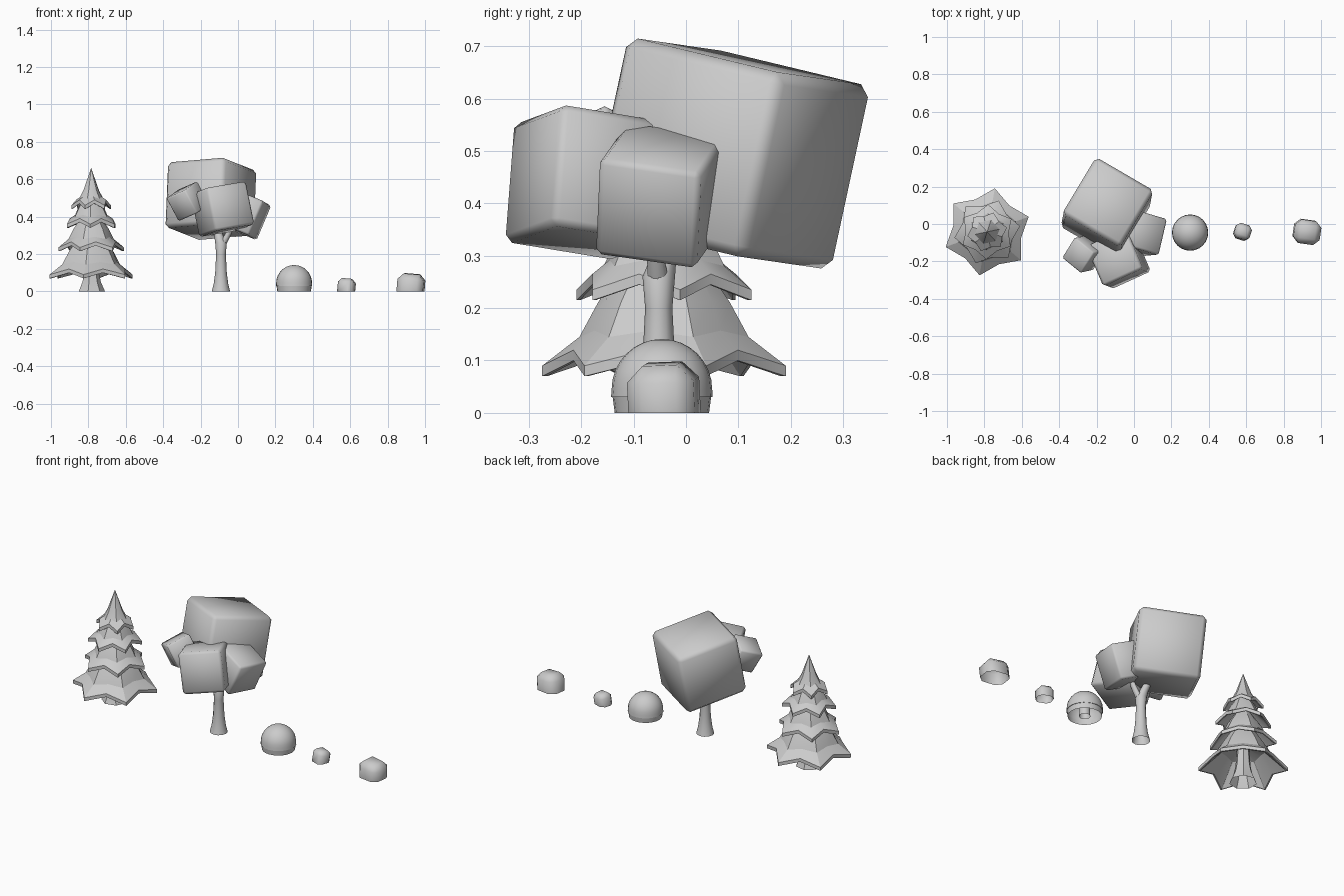
import bpy, bmesh, math
from mathutils import Vector, Matrix

if "Cube" in bpy.data.objects:
    bpy.data.objects.remove(bpy.data.objects["Cube"])


def finish(name, bm, loc=(0, 0, 0), smooth=30):
    bmesh.ops.recalc_face_normals(bm, faces=bm.faces)
    me = bpy.data.meshes.new(name)
    bm.to_mesh(me)
    bm.free()
    ob = bpy.data.objects.new(name, me)
    ob.location = loc
    bpy.context.collection.objects.link(ob)
    bpy.ops.object.select_all(action='DESELECT')
    ob.select_set(True)
    bpy.context.view_layer.objects.active = ob
    bpy.ops.object.shade_smooth_by_angle(angle=math.radians(smooth))
    return ob


def loft(name, rings, loc, smooth=30, cap=False):
    """Skin a list of closed rings of equal length."""
    bm = bmesh.new()
    loops = [[bm.verts.new(p) for p in ring] for ring in rings]
    for a, b in zip(loops, loops[1:]):
        n = len(a)
        for i in range(n):
            bm.faces.new((a[i], a[(i + 1) % n], b[(i + 1) % n], b[i]))
    if cap:
        bm.faces.new(loops[-1])
    bmesh.ops.remove_doubles(bm, verts=bm.verts, dist=1e-5)
    return finish(name, bm, loc, smooth)


def tube(name, path, n, loc, smooth=40, cap=False):
    """Horizontal round rings along a path of (x, y, z, radius)."""
    rings = [[(x + r * math.cos(2 * math.pi * i / n),
               y + r * math.sin(2 * math.pi * i / n), z) for i in range(n)]
             for x, y, z, r in path]
    return loft(name, rings, loc, smooth, cap)


def star_ring(r, z, valley, lift, turn):
    pts = []
    for i in range(12):
        a = math.radians(turn + 30 * i)
        rr = r * (valley if i % 2 else 1)
        pts.append((rr * math.cos(a), rr * math.sin(a), z + (lift if i % 2 else 0)))
    return pts


def rounded_block(name, center, half, front, up, bevel):
    """Bevelled block, 'front' is its x axis, 'up' its z axis."""
    w = Vector(up).normalized()
    u = Vector(front)
    u = (u - w * u.dot(w)).normalized()
    v = w.cross(u)
    rot = Matrix((u, v, w)).transposed().to_4x4()
    bm = bmesh.new()
    bmesh.ops.create_cube(bm, size=2)
    bmesh.ops.scale(bm, vec=half, verts=bm.verts)
    bmesh.ops.bevel(bm, geom=bm.edges[:], offset=bevel, segments=1,
                    affect='EDGES', profile=0.5)
    bmesh.ops.transform(bm, matrix=Matrix.Translation(center) @ rot, verts=bm.verts)
    return bm


# Pine: flared trunk and four hollow star-shaped skirts
PINE = (-0.785, -0.042, 0)
tube("pine_trunk", [(0, 0, 0, .074), (0, 0, .05, .052), (0, 0, .1, .041),
                    (0, 0, .25, .03)], 7, PINE)
# rim radius, rim height, middle radius, middle height, top radius, top height, turn
tiers = [(.236, .07, .135, .21, .06, .31, 20),
         (.178, .215, .10, .335, .045, .41, 10),
         (.147, .34, .078, .445, .035, .51, 28),
         (.108, .44, .045, .54, 0, .66, 12)]
for k, (r, z, rm, zm, rt, zt, turn) in enumerate(tiers):
    rings = [star_ring(.02, zm, 1, 0, turn),
             star_ring(rm * .85, zm - .03, .9, .01, turn),
             star_ring(r * .96, z, .78, .03, turn),
             star_ring(r, z, .78, .03, turn),
             star_ring(r, z + .02, .78, .03, turn),
             star_ring((r * .42 + rm * .48), z * .5 + zm * .5 + .005, .86, .012, turn),
             star_ring(rm * .95, zm, .93, .004, turn),
             star_ring(rt, zt, 1, 0, turn)]
    loft("pine_tier_%d" % (k + 1), rings, PINE, 25)

# Leafy tree: forked trunk
TREE = (-0.091, -0.052, 0)
tube("tree_trunk", [(0, 0, 0, .049), (0, 0, .04, .039), (0, 0, .1, .031),
                    (0, 0, .2, .026), (0, 0, .26, .031), (-.012, .01, .3, .024),
                    (-.03, .03, .36, .02)], 12, TREE)
tube("tree_branch", [(.0, 0, .24, .022), (.03, -.005, .29, .018),
                     (.06, -.01, .35, .015)], 10, TREE)

# Leafy tree: rounded foliage blocks
blocks = [("foliage_large", (-.145, .083, .495), .18, (.5, .83, -.2), (.04, .21, .975), .021),
          ("foliage_front", (-.083, -.186, .44), .118, (.9, .41, .15), (-.2, .075, .977), .014),
          ("foliage_right", (.029, -.048, .415), .1, (.9, -.257, -.337), (.39, .04, .92), .011),
          ("foliage_left", (-.268, -.16, .482), .07, (.75, -.6, .3), (-.45, -.1, .85), .008)]
for name, c, h, front, up, bev in blocks:
    finish(name, rounded_block(name, c, (h, h, h), front, up, bev), smooth=60)

# Bush: open dome with a small lower step, and a stem inside
BUSH = (.3, -.046, 0)
dome = [(0, 0, 0, .09), (0, 0, .03, .094), (0, 0, .03, .097)]
for i in range(9):
    a = math.radians(11.25 * i)
    if i < 8:
        dome.append((0, 0, .045 + .096 * math.sin(a), .096 * math.cos(a)))
dome.append((0, 0, .141, 0))
tube("bush_dome", dome, 24, BUSH)
tube("bush_stem", [(0, 0, 0, .03), (0, 0, .1, .025)], 12, BUSH)

# Rocks: chamfered blocks cut open at the ground
rocks = [("small_rock", (.58, -.042, .022), (.044, .041, .046), (1, -.3, .1), (.1, .1, 1), .02),
         ("large_rock", (.924, -.042, .024), (.071, .064, .07), (1, -.15, .1), (.08, -.05, 1), .031)]
for name, c, half, front, up, bev in rocks:
    bm = rounded_block(name, c, half, front, up, bev)
    bmesh.ops.bisect_plane(bm, geom=bm.verts[:] + bm.edges[:] + bm.faces[:],
                           plane_co=(0, 0, 0), plane_no=(0, 0, 1), clear_inner=True)
    finish(name, bm, smooth=60)
